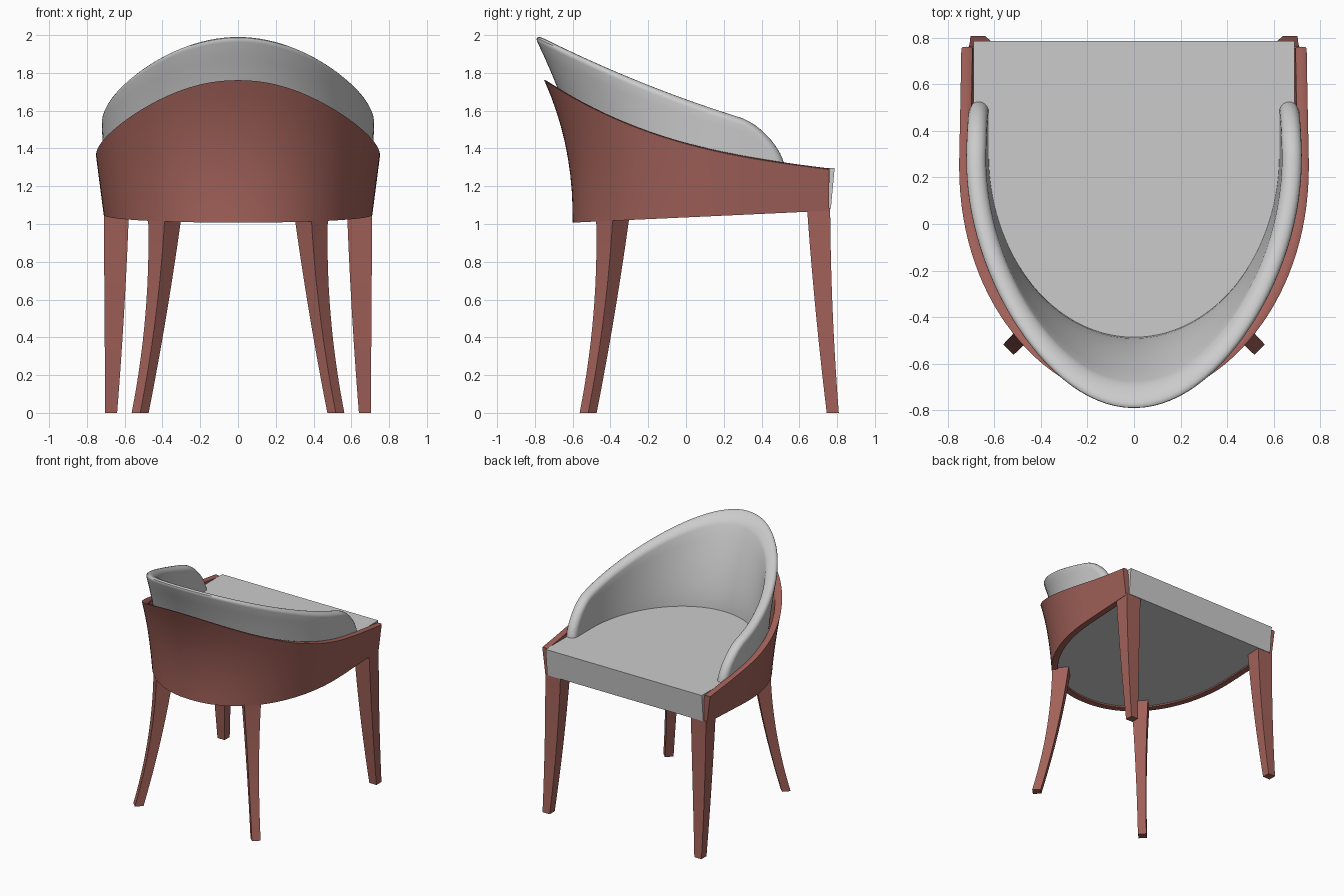
import bpy, bmesh
from math import sin, cos, pi, sqrt

if "Cube" in bpy.data.objects:
    bpy.data.objects.remove(bpy.data.objects["Cube"])

wood = bpy.data.materials.new("wood")
wood.diffuse_color = (0.36, 0.12, 0.10, 1)
wood.use_nodes = True
wood.node_tree.nodes["Principled BSDF"].inputs["Base Color"].default_value = wood.diffuse_color
YC = 0.3  # where the curved back meets the straight arms


def finish(name, bm, mat=None, angle=0.7):
    bmesh.ops.recalc_face_normals(bm, faces=bm.faces)
    me = bpy.data.meshes.new(name)
    bm.to_mesh(me)
    bm.free()
    ob = bpy.data.objects.new(name, me)
    bpy.context.collection.objects.link(ob)
    if mat:
        me.materials.append(mat)
    bpy.ops.object.select_all(action='DESELECT')
    ob.select_set(True)
    bpy.context.view_layer.objects.active = ob
    bpy.ops.object.shade_smooth_by_angle(angle=angle)
    return ob


def loft(bm, rings):
    """Skin closed rings of points and cap both ends."""
    rows = [[bm.verts.new(p) for p in ring] for ring in rings]
    n = len(rows[0])
    for r0, r1 in zip(rows, rows[1:]):
        for i in range(n):
            j = (i + 1) % n
            bm.faces.new((r0[i], r0[j], r1[j], r1[i]))
    bm.faces.new(rows[0])
    bm.faces.new(rows[-1])


def curved_wall(name, a, b, power, half, r, yend, top, bottom, layers, mat=None):
    """U-shaped wall with a rounded rim; a(z), b(z) are the outer plan radii."""
    N, V = 44, 9

    def plan(t, z, m, e):
        s, sg = abs(t), (1 if t >= 0 else -1)
        aa, bb = a(z) - half * (1 + m), b(z) - half * (1 + m)
        if s <= 0.66:
            th = s / 0.66 * pi / 2
            return (sg * aa * sin(th) ** (2 / power),
                    YC - bb * max(0, cos(th)) ** (2 / power))
        return sg * aa, YC + (yend - e - YC) * sin((s - 0.66) / 0.34 * pi / 2)

    def solve(t, m, e, f):
        z = 1.4
        for _ in range(15):
            z = f(plan(t, z, m, e)[1], yend - e) - e * (f is top)
        return z

    def column(t, m):
        hi, lo = solve(t, m, r, top), solve(t, m, 0, bottom)
        zs = [lo + (hi - lo) * v / V for v in range(V)]
        return [(*plan(t, z, m, r), z) for z in zs]

    rings = []
    for j in range(-N, N + 1):
        t = j / N
        ring = column(t, -1)
        for k in range(layers + 1):
            m = -cos(pi * k / layers)
            e = r * (1 - sqrt(max(0, 1 - m * m)))
            z = solve(t, m, e, top)
            ring.append((*plan(t, z, m, e), z))
        rings.append(ring + column(t, 1)[::-1])
    bm = bmesh.new()
    loft(bm, rings)
    return finish(name, bm, mat)


# Wooden outer shell
def shell_bottom(y, _):
    return 1.035 + 0.046 * y


curved_wall("wooden_shell",
            a=lambda z: 0.71 + 0.13 * (z - 1.04),
            b=lambda z: 0.9 + 0.15 * (max(0, z - 1.02) / 0.74) ** 2.2,
            power=2.15, half=0.024, r=0.006, yend=0.762,
            top=lambda y, _: 1.43 - 0.275 * y + 0.18 * y * y - 0.07 * y ** 3,
            bottom=shell_bottom, layers=4, mat=wood)


# Padded back that wraps round into the arms
def back_top(y, yend):
    q = 1.66 - 0.36 * y + 0.09 * y * y
    if y > 0.28:
        u = min(1, (y - 0.28) / (yend - 0.28))
        q = 1.25 + (q - 1.25) * sqrt(1 - u * u)
    return q


curved_wall("back_cushion",
            a=lambda z: 0.71 + 0.05 * (z - 1.3),
            b=lambda z: 0.87 + 0.235 * (max(0, z - 1.29) / 0.71) ** 1.5,
            power=2, half=0.0425, r=0.036, yend=0.53,
            top=back_top, bottom=lambda y, _: 1.2, layers=10)

# Seat: U-shaped slab with softened top and front corners
outline = [(0.69 * cos(pi * i / 40), YC - 0.86 * sin(pi * i / 40)) for i in range(41)]
outline += [(-0.69, 0.787), (0.69, 0.787)]
low = [(x, y - (0.02 if y > 0.7 else 0), shell_bottom(y, 0) + 0.012) for x, y in outline]
bm = bmesh.new()
loft(bm, [low, [(x, y, 1.297) for x, y in outline]])
edges = [e for e in bm.edges
         if max(v.co.z for v in e.verts) > 1.2 and e.calc_face_angle(0) > 0.8]
bmesh.ops.bevel(bm, geom=edges, offset=0.022, segments=4, profile=0.5, affect='EDGES')
finish("seat", bm)


# Legs: square sections swept downward, mirrored in x
def rear_section(z):
    s = 1 - z
    d = 0.39 + 0.06 * s + 0.068 * s * s
    h = 0.085 - 0.08 * s + 0.04 * s * s
    return [(d + h, -d, z), (d, -d + h, z), (d - h, -d, z), (d, -d - h, z)]


def front_section(z):
    s = 1 - z
    x0, x1 = 0.58 + 0.04 * s + 0.02 * s * s, 0.71 - 0.007 * s
    y0, y1 = 0.647 + 0.075 * s + 0.023 * s * s, 0.764 + 0.012 * s + 0.033 * s * s
    return [(x0, y0, z), (x1, y0, z), (x1, y1, z), (x0, y1, z)]


for kind, section, ztop in (("rear_leg", rear_section, 1.04), ("front_leg", front_section, 1.085)):
    for side, sg in (("right", 1), ("left", -1)):
        bm = bmesh.new()
        loft(bm, [[(sg * x, y, z) for x, y, z in section(ztop * i / 14)] for i in range(15)])
        finish(f"{kind}_{side}", bm, wood, angle=0.5)
